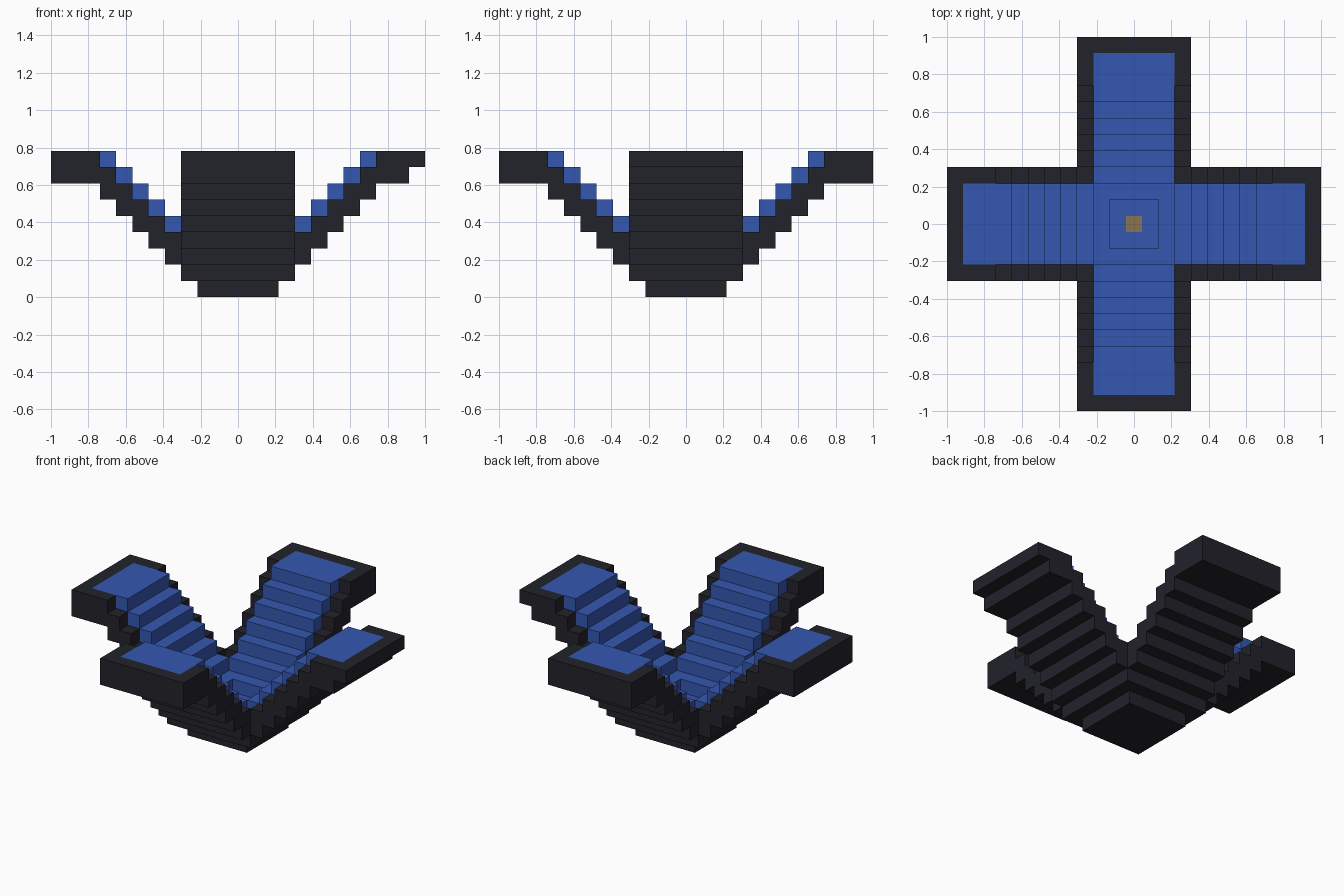
import bpy
import bmesh
from math import pi
from mathutils import Matrix, Vector

if "Cube" in bpy.data.objects:
    bpy.data.objects.remove(bpy.data.objects["Cube"], do_unlink=True)

U = 2 / 23  # one block


def material(name, rgb):
    mat = bpy.data.materials.new(name)
    mat.use_nodes = True
    mat.diffuse_color = (*rgb, 1)
    mat.node_tree.nodes["Principled BSDF"].inputs["Base Color"].default_value = (*rgb, 1)
    return mat


DARK = material("charcoal", (0.016, 0.016, 0.024))
BLUE = material("royal blue", (0.034, 0.096, 0.44))
GOLD = material("dull gold", (0.26, 0.17, 0.08))


def build(name, mat, boxes, turn=0):
    """One object from boxes (x0, x1, y0, y1, layer), in blocks."""
    bm = bmesh.new()
    for x0, x1, y0, y1, layer in boxes:
        centre = Vector(((x0 + x1) / 2, (y0 + y1) / 2, layer + 0.5)) * U
        size = Vector((x1 - x0, y1 - y0, 1)) * U
        bmesh.ops.create_cube(bm, size=1, matrix=Matrix.Translation(centre) @ Matrix.Diagonal(size).to_4x4())
    bm.transform(Matrix.Rotation(turn * pi / 2, 4, "Z"))
    mesh = bpy.data.meshes.new(name)
    bm.to_mesh(mesh)
    bm.free()
    mesh.materials.append(mat)
    bpy.context.collection.objects.link(bpy.data.objects.new(name, mesh))


def ring(inner, outer, layer):
    """Square frame of four boxes."""
    return [(-outer, outer, inner, outer, layer), (-outer, outer, -outer, -inner, layer),
            (inner, outer, -inner, inner, layer), (-outer, -inner, -inner, inner, layer)]


# Central bowl
build("base", DARK, [(-2.5, 2.5, -2.5, 2.5, 0)])
build("bowl_shell", DARK, ring(1.5, 3.5, 1) + ring(2.5, 3.5, 2))
build("bowl_lining", BLUE, ring(0.5, 1.5, 1) + ring(1.5, 2.5, 2))
build("centre_stud", GOLD, [(-0.5, 0.5, -0.5, 0.5, 1)])

# Four stepped arms; the left one has an undercut tip
for turn, side in enumerate(("left", "back", "right", "front")):
    shell = [(3.5, 4.5, -3.5, 3.5, 2)]
    shell += [(k + 0.5, k + 2.5, -3.5, 3.5, k) for k in range(3, 7)]
    shell += [(7.5, 10.5 if side == "left" else 11.5, -3.5, 3.5, 7)]
    shell += [(8.5, 10.5, 2.5, 3.5, 8), (8.5, 10.5, -3.5, -2.5, 8), (10.5, 11.5, -3.5, 3.5, 8)]
    build(side + "_arm_shell", DARK, shell, turn)

    stairs = [(k - 0.5, k + 0.5, -2.5, 2.5, k) for k in range(3, 8)]
    stairs += [(7.5, 10.5, -2.5, 2.5, 8)]
    build(side + "_arm_stairs", BLUE, stairs, turn)
